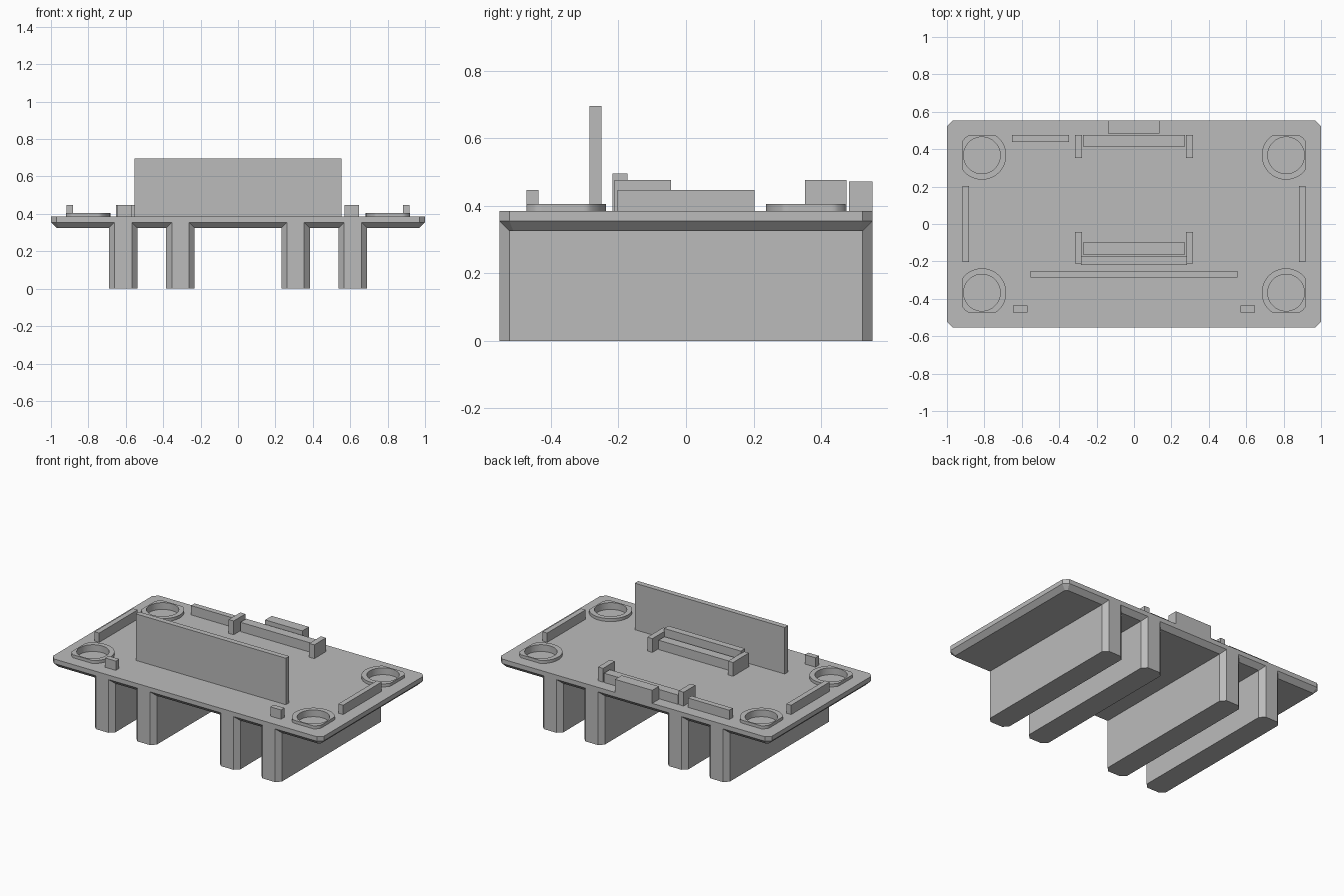
import bpy, bmesh, math

cube = bpy.data.objects.get("Cube")
if cube:
    bpy.data.objects.remove(cube, do_unlink=True)

# Single grey plastic
grey = bpy.data.materials.new("grey_plastic")
grey.use_nodes = True
GREY = (0.5, 0.5, 0.5, 1)
grey.diffuse_color = GREY
grey.node_tree.nodes["Principled BSDF"].inputs["Base Color"].default_value = GREY

TOP = 0.385        # deck surface
HALF_Y = 0.553
BEVEL = 0.03


def finish(name, bm):
    bmesh.ops.recalc_face_normals(bm, faces=bm.faces[:])
    mesh = bpy.data.meshes.new(name)
    bm.to_mesh(mesh)
    bm.free()
    mesh.materials.append(grey)
    obj = bpy.data.objects.new(name, mesh)
    bpy.context.collection.objects.link(obj)
    return obj


def bridge(bm, a, b):
    n = len(a)
    for i in range(n):
        j = (i + 1) % n
        bm.faces.new((a[i], a[j], b[j], b[i]))


def loft(name, cx, levels):
    """Stack of chamfered rectangles: (z, half x, half y, corner cut)."""
    bm = bmesh.new()
    loops = []
    for z, hx, hy, c in levels:
        pts = [(hx, hy - c), (hx - c, hy), (c - hx, hy), (-hx, hy - c),
               (-hx, c - hy), (c - hx, -hy), (hx - c, -hy), (hx, c - hy)]
        loops.append([bm.verts.new((cx + x, y, z)) for x, y in pts])
    for a, b in zip(loops, loops[1:]):
        bridge(bm, a, b)
    bm.faces.new(loops[0])
    bm.faces.new(loops[-1])
    return finish(name, bm)


def box(name, x0, x1, y0, y1, top, z0=TOP - 0.005):
    bm = bmesh.new()
    bmesh.ops.create_cube(bm, size=1)
    for v in bm.verts:
        v.co = (x1 if v.co.x > 0 else x0, y1 if v.co.y > 0 else y0,
                top if v.co.z > 0 else z0)
    return finish(name, bm)


# Deck with cut corners and a chamfered underside
deck = loft("deck", 0, [(0.325, 1 - BEVEL, HALF_Y - BEVEL, 0.012),
                        (0.355, 1, HALF_Y, BEVEL),
                        (TOP, 1, HALF_Y, BEVEL)])

# Four full-depth legs with chamfered vertical edges
for side, sx in (("right", -1), ("left", 1)):
    for place, x in (("inner", 0.308), ("outer", 0.614)):
        loft(f"{side}_{place}_leg", sx * x,
             [(0, 0.076, HALF_Y, BEVEL), (0.356, 0.076, HALF_Y, BEVEL)])

# Corner sockets: clipped round collars around shallow pockets
CX, CY, HOLE, COLLAR, SEGS = 0.813, 0.367, 0.098, 0.13, 64
CLIP = 0.106
cut = bmesh.new()
for sx in (-1, 1):
    for sy in (-1, 1):
        bm = bmesh.new()
        rings = {}
        for z in (TOP - 0.003, 0.405):
            for kind, r in (("in", HOLE), ("out", COLLAR)):
                ring = []
                for i in range(SEGS):
                    a = math.tau * i / SEGS
                    dx = min(r * math.cos(a), CLIP)
                    dy = min(r * math.sin(a), CLIP)
                    ring.append(bm.verts.new((sx * (CX + dx), sy * (CY + dy), z)))
                rings[kind, z > TOP] = ring
        bridge(bm, rings["in", False], rings["in", True])
        bridge(bm, rings["out", False], rings["out", True])
        bridge(bm, rings["in", True], rings["out", True])
        bridge(bm, rings["in", False], rings["out", False])
        name = ("front" if sy < 0 else "back") + ("_right" if sx < 0 else "_left")
        collar = finish(name + "_collar", bm)
        bpy.ops.object.select_all(action="DESELECT")
        collar.select_set(True)
        bpy.context.view_layer.objects.active = collar
        bpy.ops.object.shade_smooth_by_angle(angle=math.radians(30))
        pocket = bmesh.ops.create_cone(cut, cap_ends=True, segments=SEGS,
                                       radius1=HOLE, radius2=HOLE, depth=0.1)
        bmesh.ops.translate(cut, verts=pocket["verts"],
                            vec=(sx * CX, sy * CY, 0.36 + 0.05))
cutter = finish("pocket_cutter", cut)
cutter.hide_render = True
mod = deck.modifiers.new("pockets", "BOOLEAN")
mod.object = cutter
mod.operation = "DIFFERENCE"
mod.solver = "EXACT"
bpy.context.view_layer.objects.active = deck
bpy.ops.object.modifier_apply(modifier=mod.name)
bpy.data.objects.remove(cutter, do_unlink=True)

# Upright panel, rear strip and rear edge block
LOW, POST = 0.447, 0.477
box("upright_panel", -HALF_Y, HALF_Y, -0.286, -0.25, 0.695)
box("rear_strip", -0.652, -0.347, 0.438, 0.475, LOW)
box("rear_edge_block", -0.138, 0.136, 0.483, HALF_Y, 0.472)

# Mirrored tabs, side strips and bracket posts
for side, sx in (("right", -1), ("left", 1)):
    for part, a, b, y0, y1, top in (
            ("front_tab", 0.57, 0.648, -0.473, -0.437, LOW),
            ("side_strip", 0.882, 0.917, -0.203, 0.203, LOW),
            ("rear_post", 0.279, 0.316, 0.352, 0.475, POST),
            ("middle_post", 0.279, 0.316, -0.212, -0.044, POST)):
        box(f"{side}_{part}", min(sx * a, sx * b), max(sx * a, sx * b), y0, y1, top)

# Bars between the posts
box("rear_bar", -0.272, 0.272, 0.414, 0.475, LOW)
box("middle_bar", -0.272, 0.272, -0.162, -0.1, LOW)
box("middle_back_wall", -0.283, 0.283, -0.218, -0.173, 0.495)
